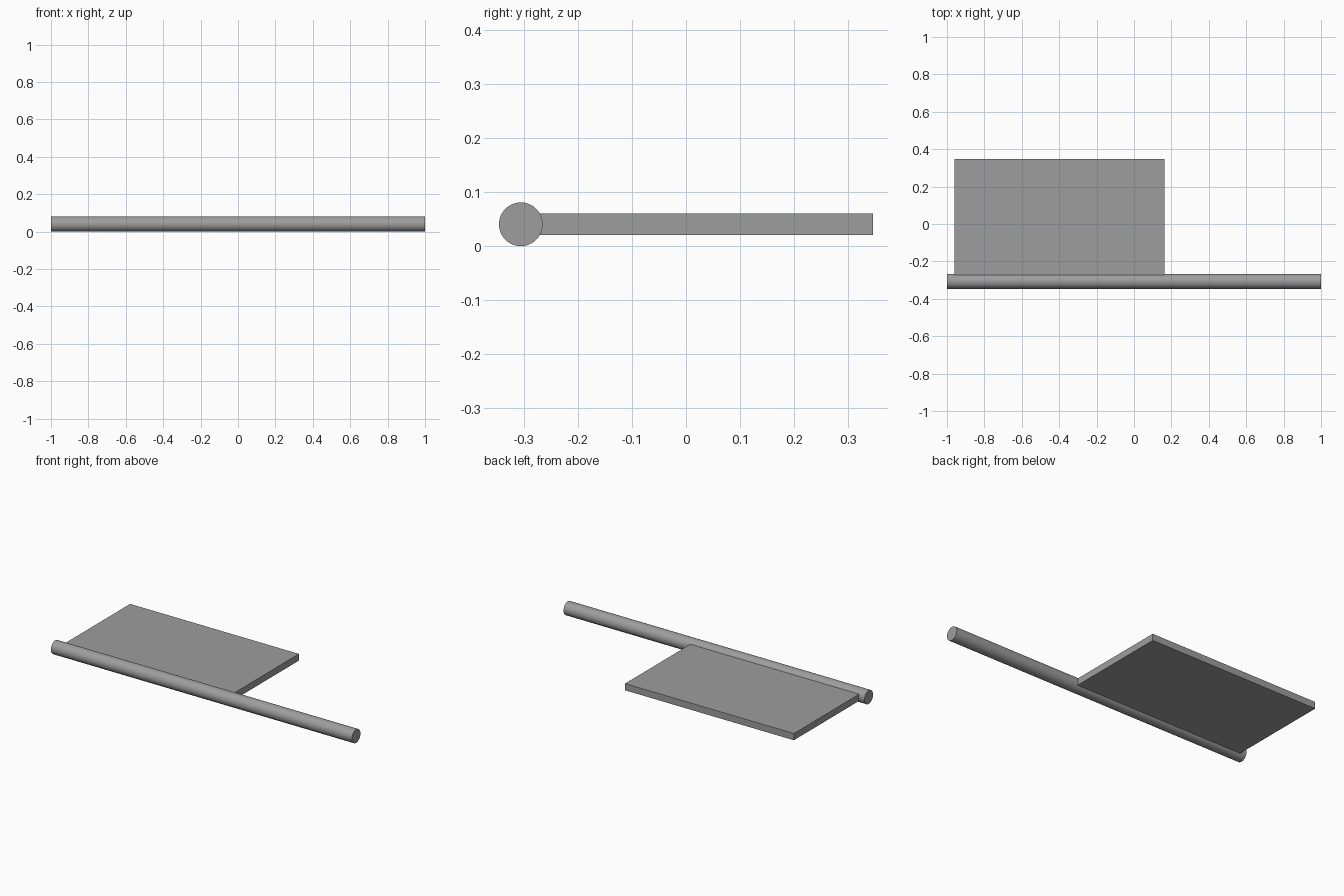
import bpy
import math

if "Cube" in bpy.data.objects:
    bpy.data.objects.remove(bpy.data.objects["Cube"])

R = 0.0405       # pole radius, also the height of the shared centre line
POLE_Y = -0.3065

# Dark grey shared by both parts
grey = bpy.data.materials.new("dark_grey")
grey.diffuse_color = (0.34, 0.34, 0.34, 1)
grey.use_nodes = True
grey.node_tree.nodes["Principled BSDF"].inputs["Base Color"].default_value = grey.diffuse_color

# Pole: long round rod lying along x
bpy.ops.mesh.primitive_cylinder_add(vertices=48, radius=R, depth=2.0,
                                    location=(0, POLE_Y, R),
                                    rotation=(0, math.pi / 2, 0))
pole = bpy.context.object
pole.name = "pole"
pole.data.materials.append(grey)
bpy.ops.object.transform_apply(location=False, rotation=True, scale=True)
bpy.ops.object.shade_smooth_by_angle(angle=math.radians(30))

# Panel: flat slab whose near edge is sunk slightly into the pole
x0, x1 = -0.96, 0.162
y0, y1 = -0.275, 0.347
bpy.ops.mesh.primitive_cube_add(size=1, location=((x0 + x1) / 2, (y0 + y1) / 2, R))
panel = bpy.context.object
panel.name = "flag_panel"
panel.data.materials.append(grey)
panel.scale = (x1 - x0, y1 - y0, R)
bpy.ops.object.transform_apply(location=False, rotation=False, scale=True)
